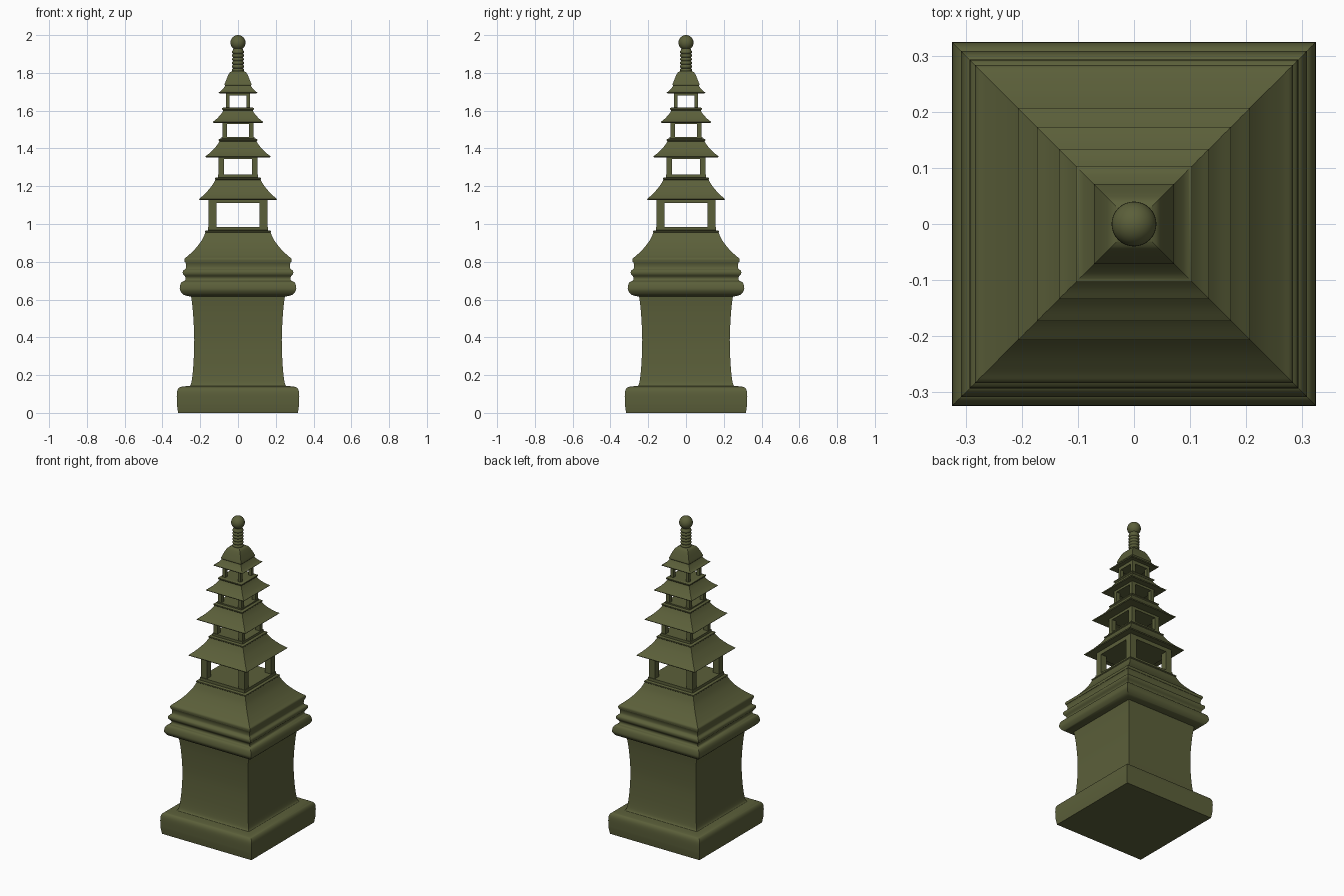
import bpy, bmesh, math

if "Cube" in bpy.data.objects:
    bpy.data.objects.remove(bpy.data.objects["Cube"], do_unlink=True)

stone = bpy.data.materials.new("olive stone")
stone.use_nodes = True
COLOUR = (0.105, 0.115, 0.042, 1)
stone.diffuse_color = COLOUR
stone.node_tree.nodes["Principled BSDF"].inputs["Base Color"].default_value = COLOUR


def finish(name, bm, angle=35):
    bmesh.ops.recalc_face_normals(bm, faces=bm.faces)
    mesh = bpy.data.meshes.new(name)
    bm.to_mesh(mesh)
    bm.free()
    mesh.materials.append(stone)
    obj = bpy.data.objects.new(name, mesh)
    bpy.context.collection.objects.link(obj)
    bpy.ops.object.select_all(action="DESELECT")
    obj.select_set(True)
    bpy.context.view_layer.objects.active = obj
    bpy.ops.object.shade_smooth_by_angle(angle=math.radians(angle))
    return obj


def loft(name, profile, sides=4, angle=35):
    """Stack rings of (half width, height); four sides give a square plan."""
    bm = bmesh.new()
    scale = math.sqrt(2) if sides == 4 else 1
    rings = []
    for r, z in profile:
        ring = []
        for i in range(sides):
            a = 2 * math.pi * (i + 0.5) / sides
            ring.append(bm.verts.new((r * scale * math.cos(a), r * scale * math.sin(a), z)))
        rings.append(ring)
    for low, high in zip(rings, rings[1:]):
        for i in range(sides):
            j = (i + 1) % sides
            bm.faces.new((low[i], low[j], high[j], high[i]))
    bm.faces.new(rings[0][::-1])
    bm.faces.new(rings[-1])
    return finish(name, bm, angle)


def curve(points, steps=5):
    """Smooth a coarse profile with Catmull-Rom interpolation."""
    out = []
    for k in range(len(points) - 1):
        p = [points[max(0, min(len(points) - 1, k + d))] for d in (-1, 0, 1, 2)]
        for s in range(steps):
            t = s / steps
            out.append(tuple(
                0.5 * (2 * b + (c - a) * t + (2 * a - 5 * b + 4 * c - d) * t * t
                       + (3 * b - a - 3 * c + d) * t ** 3)
                for a, b, c, d in zip(*p)))
    return out + [points[-1]]


# Plinth, waisted shaft, cornice mouldings and lower roof
loft("plinth", [(0.317, 0)] + curve([(0.323, 0.04), (0.324, 0.1), (0.317, 0.127),
                                    (0.3, 0.138), (0.268, 0.142)], 4))
loft("shaft", curve([(0.262, 0.138), (0.248, 0.155), (0.238, 0.23), (0.232, 0.35),
                     (0.233, 0.44), (0.24, 0.55), (0.25, 0.63)]))
loft("cornice", curve([(0.245, 0.615), (0.285, 0.624), (0.305, 0.645), (0.308, 0.665),
                       (0.3, 0.69), (0.28, 0.702), (0.278, 0.718), (0.291, 0.735),
                       (0.291, 0.752), (0.276, 0.765), (0.275, 0.785), (0.282, 0.805)], 4))
loft("lower_roof", curve([(0.282, 0.8), (0.282, 0.817), (0.264, 0.832), (0.227, 0.868),
                          (0.193, 0.912), (0.172, 0.955)], 4))


def frame(name, half, bottom, top):
    """Square ring beam cap or sill."""
    loft(name, [(half, bottom), (half, top)])


# Open storeys: floor z, opening bottom, opening top, opening half, post outer half
storeys = [
    (0.955, 0.985, 1.110, 0.113, 0.155),
    (1.235, 1.262, 1.345, 0.074, 0.103),
    (1.440, 1.460, 1.530, 0.058, 0.083),
    (1.605, 1.617, 1.680, 0.044, 0.064),
]
# Roofs: eave half, eave z, neck half, neck z
roofs = [
    (0.207, 1.127, 0.116, 1.238),
    (0.173, 1.353, 0.094, 1.443),
    (0.134, 1.536, 0.073, 1.607),
    (0.103, 1.692, 0.066, 1.735),
]
for n, ((floor, low, high, inner, outer), (eave, ez, neck, nz)) in enumerate(
        zip(storeys, roofs), 1):
    lip = outer + 0.02
    loft(f"storey_{n}_sill", [(lip - 0.006, floor - 0.004), (lip, floor + 0.002),
                              (lip, floor + 0.008), (lip - 0.005, floor + 0.011),
                              (outer + 0.004, floor + 0.012), (outer + 0.004, low)])
    # Four corner posts
    bm = bmesh.new()
    mid, width = (inner + outer) / 2, outer - inner
    for sx in (-1, 1):
        for sy in (-1, 1):
            verts = bmesh.ops.create_cube(bm, size=1)["verts"]
            bmesh.ops.scale(bm, verts=verts, vec=(width, width, high - low + 0.01))
            bmesh.ops.translate(bm, verts=verts, vec=(sx * mid, sy * mid, (low + high) / 2))
    finish(f"storey_{n}_posts", bm)
    frame(f"storey_{n}_lintel", outer, high, ez + 0.015)
    # Swept roof with a thin eave
    w, h = eave - neck, nz - ez
    loft(f"storey_{n}_roof", [(outer, ez + 0.008), (eave - 0.004, ez)] + curve([
        (eave, ez + 0.005), (neck + w * 0.68, ez + h * 0.27),
        (neck + w * 0.32, ez + h * 0.6), (neck + w * 0.1, ez + h * 0.87), (neck, nz + 0.004)]))

# Bell-shaped cap over the top roof
loft("spire_cap", curve([(0.066, 1.73), (0.071, 1.737), (0.069, 1.746), (0.062, 1.764),
                         (0.053, 1.785), (0.043, 1.802), (0.03, 1.81)], 4))

# Ribbed round spire
ribs = 6
pitch = 0.115 / ribs
rib_profile = []
for k in range(ribs):
    z = 1.805 + k * pitch
    rib_profile += [(0.026, z), (0.031, z + pitch * 0.25),
                    (0.032, z + pitch * 0.5), (0.031, z + pitch * 0.75)]
loft("spire", rib_profile + [(0.026, 1.922), (0.024, 1.935)], 24, 50)

# Ball finial
bm = bmesh.new()
bmesh.ops.create_uvsphere(bm, u_segments=32, v_segments=16, radius=0.04)
bmesh.ops.translate(bm, verts=bm.verts, vec=(0, 0, 1.96))
finish("ball_finial", bm)
